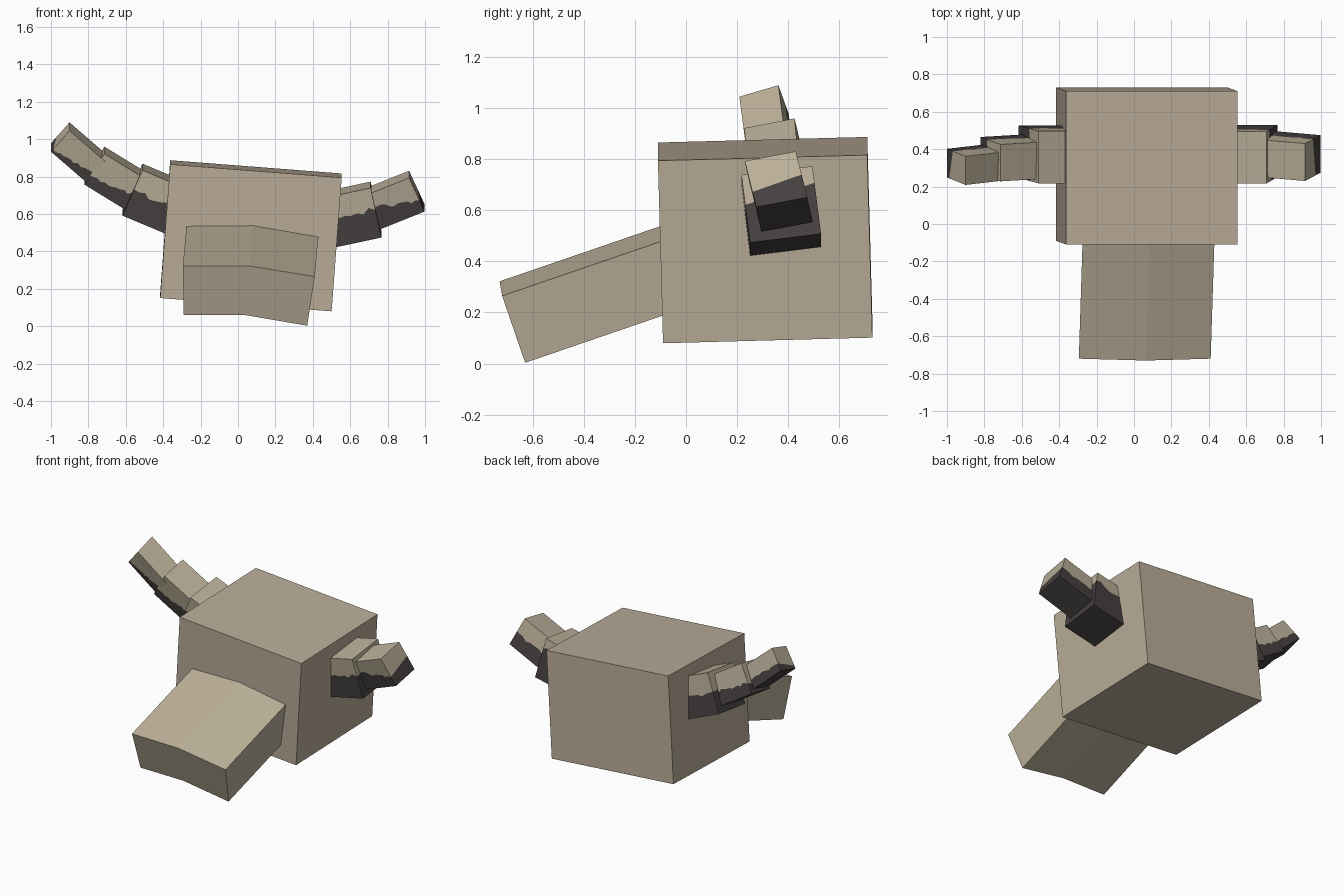
import bpy, bmesh, random
from mathutils import Vector as V

random.seed(4)
cube = bpy.data.objects.get("Cube")
if cube:
    bpy.data.objects.remove(cube, do_unlink=True)


def material(name, r, g, b):
    lin = [((c / 255 + 0.055) / 1.055) ** 2.4 for c in (r, g, b)] + [1]
    m = bpy.data.materials.new(name)
    m.use_nodes = True
    m.diffuse_color = lin
    bsdf = next(n for n in m.node_tree.nodes if n.type == "BSDF_PRINCIPLED")
    bsdf.inputs["Base Color"].default_value = lin
    return m


tan = material("warm tan", 186, 173, 153)
pale = material("pale tan", 187, 176, 153)
dark = material("charcoal", 70, 65, 64)


def loft(name, rings, mats, dark_faces=()):
    """Skin matching rings of points; chosen side faces take the second material."""
    bm = bmesh.new()
    loops = [[bm.verts.new(p) for p in ring] for ring in rings]
    n = len(loops[0])
    for a, b in zip(loops, loops[1:]):
        for i in range(n):
            j = (i + 1) % n
            f = bm.faces.new((a[i], a[j], b[j], b[i]))
            f.material_index = int(i in dark_faces)
    # End caps, split across the middle of six-point sections
    for ring in (loops[0], loops[-1]):
        if n == 4:
            bm.faces.new(ring)
        else:
            bm.faces.new((ring[0], ring[1], ring[4], ring[5]))
            f = bm.faces.new(ring[1:5])
            f.material_index = int(bool(dark_faces))
    bmesh.ops.recalc_face_normals(bm, faces=bm.faces)
    mesh = bpy.data.meshes.new(name)
    bm.to_mesh(mesh)
    bm.free()
    for m in mats:
        mesh.materials.append(m)
    obj = bpy.data.objects.new(name, mesh)
    bpy.context.collection.objects.link(obj)
    return obj


# Head: one slightly rolled and pitched block
centre = V((0.069, 0.31, 0.4835))
w, d, h = V((0.917, 0, -0.071)) / 2, V((0, 0.82, 0.022)) / 2, V((0.054, -0.02, 0.715)) / 2
loft("head", [[centre + s * d + a * w + b * h for a, b in ((-1, -1), (1, -1), (1, 1), (-1, 1))]
              for s in (-1, 1)], [tan])

# Snout: bent slab sloping down towards the front
section = [V(p) for p in ((-0.295, -0.72, 0.322), (-0.29, -0.635, 0.06), (0.035, -0.64, 0.06),
                          (0.37, -0.63, 0.003), (0.41, -0.72, 0.265), (0.062, -0.73, 0.322))]
back = V((0.02, 0.63, 0.216)) * 1.15
# Reordered so the cap splits along the bend: left half and right half
order = [section[i] for i in (0, 5, 4, 3, 2, 1)]
loft("snout", [order, [p + back for p in order]], [pale])


def segment(name, top_back, down, depth, axis, length, front, rear, steps=12):
    """Ear block from its outer end inwards, with a ragged dark lower part."""
    top_back, down, depth = V(top_back), V(down), V(depth)
    axis = V(axis).normalized()
    rings = []
    for k in range(steps + 1):
        t = k / steps
        tb = top_back - axis * length * t
        tf = tb - depth
        cut = [1 - (a + (b - a) * t) + random.uniform(-0.05, 0.05) for a, b in (front, rear)]
        rings.append([tf, tf + down * cut[0], tf + down, tb + down, tb + down * cut[1], tb])
    loft(name, rings, [pale, dark], (1, 2, 3))


# Ears: stacked blocks that shrink and curl upwards
segment("right_ear_base", (-0.511, 0.497, 0.869), (-0.107, 0.03, -0.243), (0, 0.28, 0.035),
        (-0.92, 0, 0.385), 0.38, (0.55, 0.55), (0.5, 0.5))
segment("right_ear_middle", (-0.714, 0.425, 0.96), (-0.107, 0.04, -0.165), (0, 0.197, 0.038),
        (-0.83, -0.05, 0.51), 0.26, (0.3, 0.45), (0.35, 0.45))
segment("right_ear_tip", (-0.901, 0.362, 1.09), (-0.099, 0.04, -0.112), (0, 0.153, 0.045),
        (-0.745, -0.085, 0.645), 0.26, (0.12, 0.4), (0.3, 0.4))
segment("left_ear_base", (0.709, 0.495, 0.773), (0.058, 0.034, -0.265), (0, 0.278, 0.034),
        (0.978, 0, 0.208), 0.4, (0.58, 0.5), (0.8, 0.5))
segment("left_ear_tip", (0.915, 0.43, 0.831), (0.083, 0.045, -0.18), (0, 0.2, 0.038),
        (0.925, -0.08, 0.37), 0.26, (0.3, 0.65), (0.45, 0.5))
